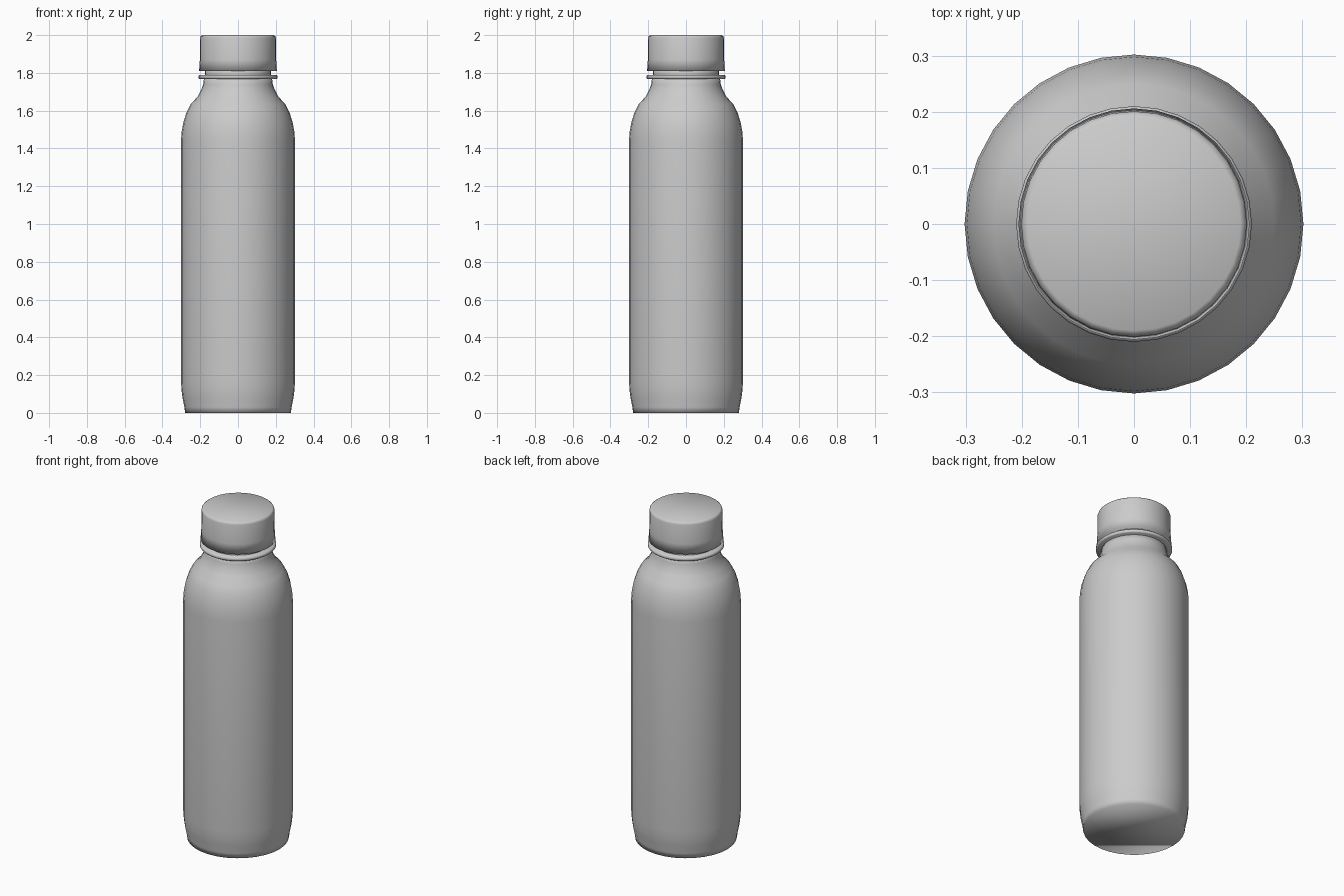
import bpy, bmesh, math

if "Cube" in bpy.data.objects:
    bpy.data.objects.remove(bpy.data.objects["Cube"])

SIDES = 32


def lathe(name, profile):
    """Revolve (radius, z) points, listed bottom to top, and close both ends."""
    bm = bmesh.new()
    rings = []
    for r, z in profile:
        rings.append([bm.verts.new((r * math.cos(2 * math.pi * i / SIDES),
                                    r * math.sin(2 * math.pi * i / SIDES), z))
                      for i in range(SIDES)])
    for a, b in zip(rings, rings[1:]):
        for i in range(SIDES):
            j = (i + 1) % SIDES
            bm.faces.new((a[i], a[j], b[j], b[i]))
    bm.faces.new(rings[0][::-1])
    bm.faces.new(rings[-1])
    for f in bm.faces:
        f.smooth = True
    mesh = bpy.data.meshes.new(name)
    bm.to_mesh(mesh)
    bm.free()
    obj = bpy.data.objects.new(name, mesh)
    bpy.context.collection.objects.link(obj)
    return obj


# Body with rounded foot, shoulder and neck
lathe("bottle_body", [
    (0.280, 0.0), (0.284, 0.03), (0.294, 0.08), (0.299, 0.12), (0.302, 0.17),
    (0.302, 1.44), (0.298, 1.49), (0.289, 1.54), (0.273, 1.59),
    (0.250, 1.635), (0.213, 1.675), (0.195, 1.71), (0.184, 1.74),
    (0.180, 1.775)])

# Thread neck hidden under the cap
lathe("neck_thread", [(0.175, 1.76), (0.175, 1.83)])

# Neck support ring
lathe("neck_ring", [(0.205, 1.768), (0.210, 1.773),
                    (0.210, 1.784), (0.205, 1.790)])

# Screw cap with a small bevel on top
lathe("cap", [(0.206, 1.81), (0.202, 1.87), (0.201, 1.985),
              (0.198, 1.994), (0.190, 2.0)])
